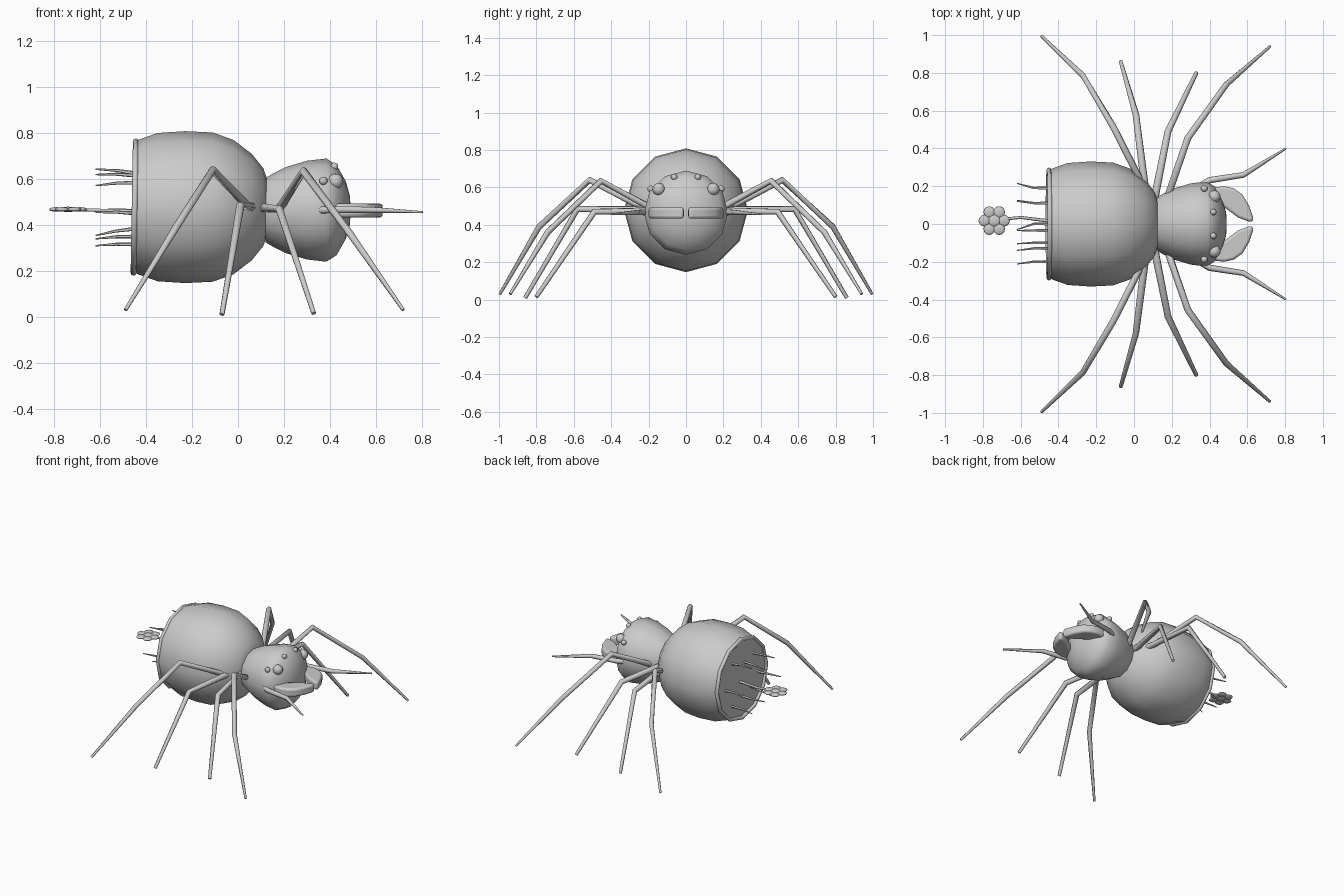
import bpy, bmesh, math
from mathutils import Vector, Matrix

if "Cube" in bpy.data.objects:
    bpy.data.objects.remove(bpy.data.objects["Cube"])


def finish(name, bm, angle=40):
    bmesh.ops.recalc_face_normals(bm, faces=bm.faces)
    me = bpy.data.meshes.new(name)
    bm.to_mesh(me)
    bm.free()
    ob = bpy.data.objects.new(name, me)
    bpy.context.collection.objects.link(ob)
    bpy.ops.object.select_all(action='DESELECT')
    ob.select_set(True)
    bpy.context.view_layer.objects.active = ob
    bpy.ops.object.shade_smooth_by_angle(angle=math.radians(angle))
    return ob


def skin(bm, rings):
    # bridge successive vertex rings and close both ends
    n = len(rings[0])
    for a, b in zip(rings, rings[1:]):
        for i in range(n):
            j = (i + 1) % n
            bm.faces.new((a[i], a[j], b[j], b[i]))
    bm.faces.new(rings[0])
    bm.faces.new(rings[-1])


def lathe(name, profile, zc, sides=12):
    # revolve (x, radius) pairs about the x axis, one corner pointing up
    bm = bmesh.new()
    rings = []
    for x, r in profile:
        rings.append([bm.verts.new((x, r * math.sin(t), zc + r * math.cos(t)))
                      for t in (2 * math.pi * i / sides for i in range(sides))])
    skin(bm, rings)
    return finish(name, bm)


def tube(name, pts, radii, sides=6):
    pts = [Vector(p) for p in pts]
    bm = bmesh.new()
    rings = []
    for i, p in enumerate(pts):
        a = (p - pts[i - 1]).normalized() if i else Vector()
        b = (pts[i + 1] - p).normalized() if i < len(pts) - 1 else Vector()
        d = (a + b).normalized()
        u = d.cross(Vector((0.9, 0.1, 0.3)) if abs(d.x) < 0.8 else Vector((0, 0, 1))).normalized()
        v = d.cross(u)
        rings.append([bm.verts.new(p + radii[i] * (u * math.cos(t) + v * math.sin(t)))
                      for t in (2 * math.pi * k / sides for k in range(sides))])
    skin(bm, rings)
    return finish(name, bm, 70)


def ball(name, loc, size, seg=12, rings=8):
    bm = bmesh.new()
    bmesh.ops.create_uvsphere(bm, u_segments=seg, v_segments=rings, radius=1,
                              matrix=Matrix.Translation(loc) @ Matrix.Diagonal((*size, 1)))
    return finish(name, bm, 80)


# body
lathe("abdomen", [(-.45, .285), (-.43, .295), (-.35, .323), (-.23, .331), (-.11, .325),
                  (-.02, .293), (.06, .232), (.11, .17), (.128, .12), (.13, .03)], .478)
lathe("head", [(.115, .06), (.12, .14), (.15, .158), (.21, .188), (.30, .215), (.385, .225),
               (.43, .196), (.47, .125), (.488, .06), (.49, .02)], .465)

# rim around the flat back
bpy.ops.mesh.primitive_torus_add(location=(-.45, 0, .478), rotation=(0, math.radians(91), 0),
                                 major_radius=.286, minor_radius=.013,
                                 major_segments=12, minor_segments=8)
bpy.context.object.name = "back_rim"
bpy.ops.object.shade_smooth_by_angle(angle=math.radians(50))

# leg paths on the +y side, mirrored for the other side
legs = {
    "rear_leg": ([(.04, .22, .485), (-.11, .515, .64), (-.27, .785, .39), (-.49, .995, .03)],
                 (.018, .018, .016, .008)),
    "mid_rear_leg": ([(.06, .18, .48), (.01, .58, .485), (-.07, .86, .01)], (.021, .018, .011)),
    "mid_front_leg": ([(.11, .14, .475), (.18, .49, .47), (.33, .80, .015)], (.021, .018, .011)),
    "front_leg": ([(.18, .15, .47), (.285, .455, .635), (.49, .74, .36), (.72, .94, .03)],
                  (.02, .018, .016, .008)),
    "feeler": ([(.35, .20, .465), (.40, .232, .467), (.58, .26, .466), (.805, .40, .456)],
               (.018, .017, .015, .005)),
}
eyes = [((.425, .145, .59), (.034, .034, .034)), ((.372, .188, .592), (.018, .018, .018)),
        ((.42, .063, .655), (.017, .017, .017))]
jaw = [(.40, .19), (.476, .2), (.53, .188), (.575, .155), (.61, .095), (.63, .035), (.632, .013),
       (.61, .012), (.55, .035), (.49, .08), (.42, .13)]

for side, s in (("left", 1), ("right", -1)):
    for name, (path, radii) in legs.items():
        tube(f"{name}_{side}", [(x, y * s, z) for x, y, z in path], radii)
    for i, ((x, y, z), size) in enumerate(eyes):
        ball(f"eye_{i}_{side}", (x, y * s, z), size)
    # curved jaw
    bm = bmesh.new()
    skin(bm, [[bm.verts.new((x, y * s, z)) for x, y in jaw] for z in (.433, .493)])
    ob = finish(f"jaw_{side}", bm)
    bev = ob.modifiers.new("round", 'BEVEL')
    bev.width = .014
    bev.segments = 3

# spikes on the back: root (y, z), tip (y, z)
spikes = [(.19, .46, .215, .465), (.11, .625, .125, .643), (.11, .315, .12, .31),
          (-.035, .585, -.035, .572), (-.10, .385, -.105, .355), (-.13, .615, -.14, .62),
          (-.2, .45, -.212, .455), (.0, .35, -.03, .34)]
for i, (y0, z0, y1, z1) in enumerate(spikes):
    tube(f"spike_{i}", [(-.44, y0, z0), (-.53, y0, (z0 + z1) / 2 + .004), (-.62, y1, z1)],
         (.009, .007, .003), 5)

# flower on a stem
tube("flower_stem", [(-.44, .015, .46), (-.60, .035, .464), (-.74, .02, .468)], (.009, .008, .008))
ball("flower_centre", (-.74, .018, .468), (.034, .034, .012))
for i in range(6):
    t = math.pi / 3 * i
    ball(f"petal_{i}", (-.74 + .052 * math.cos(t), .018 + .052 * math.sin(t), .468), (.031, .031, .01))
